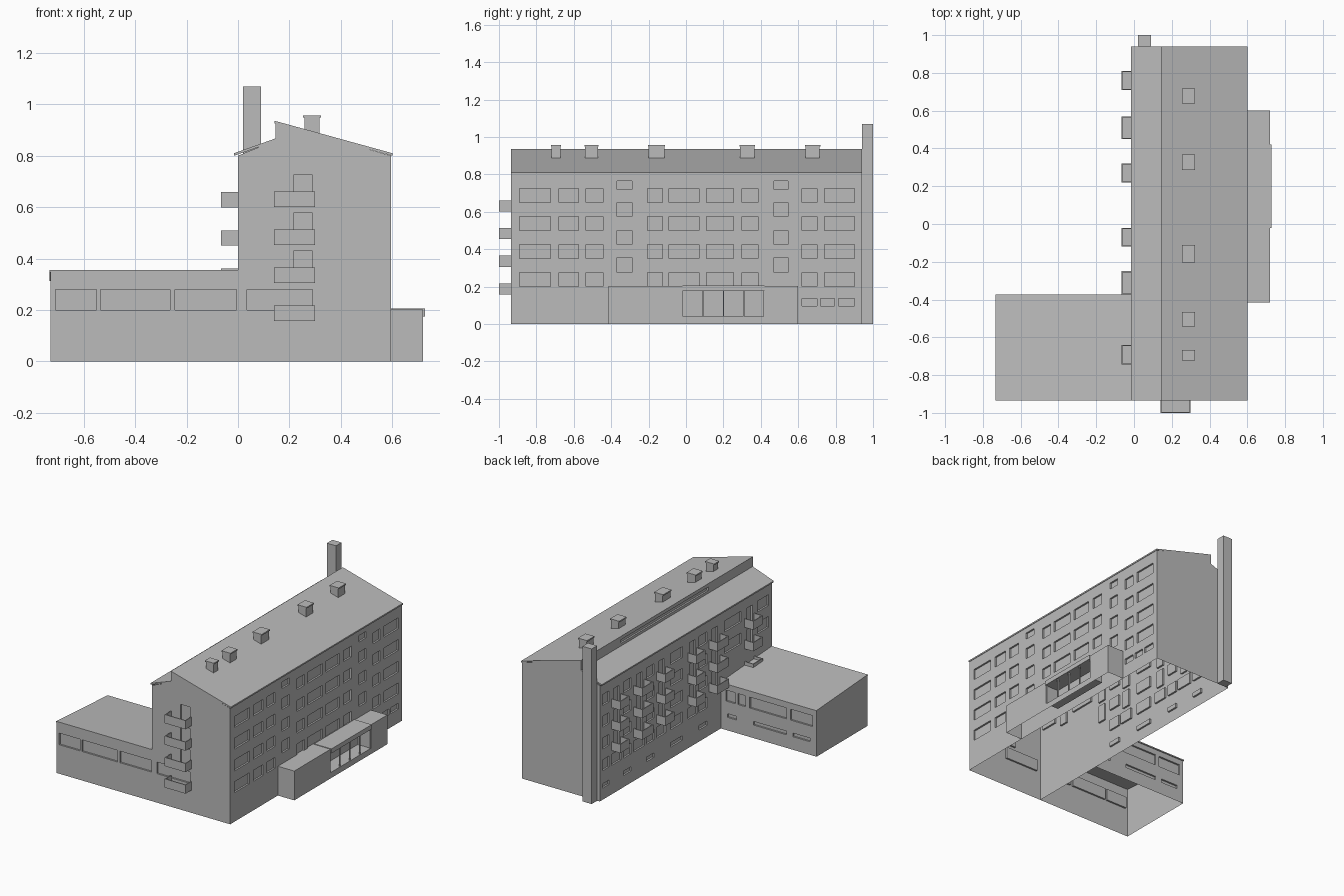
import bpy, bmesh

if "Cube" in bpy.data.objects:
    bpy.data.objects.remove(bpy.data.objects["Cube"], do_unlink=True)

plaster = bpy.data.materials.new("pale_grey_plaster")
plaster.use_nodes = True
GREY = (0.5, 0.5, 0.5, 1)
plaster.diffuse_color = GREY
plaster.node_tree.nodes["Principled BSDF"].inputs["Base Color"].default_value = GREY


def finish(name, bm):
    mesh = bpy.data.meshes.new(name)
    bm.to_mesh(mesh)
    bm.free()
    mesh.materials.append(plaster)
    obj = bpy.data.objects.new(name, mesh)
    bpy.context.collection.objects.link(obj)
    return obj


def poly(bm, pts, flip=False):
    bm.faces.new([bm.verts.new(p) for p in (reversed(pts) if flip else pts)])


def add_box(bm, x0, x1, y0, y1, z0, z1):
    verts = bmesh.ops.create_cube(bm, size=1)["verts"]
    for v in verts:
        v.co = (x1 if v.co.x > 0 else x0, y1 if v.co.y > 0 else y0, z1 if v.co.z > 0 else z0)


def box(name, *size):
    bm = bmesh.new()
    add_box(bm, *size)
    return finish(name, bm)


def wall(name, facing, at, c0, c1, z0, z1, windows=(), depth=0.012, gable=()):
    """Flat wall with recessed openings (c0, c1, z0, z1), and an optional gable outline."""
    side = 1 if facing[0] == "+" else -1
    along_y = facing[1] == "x"
    flip = facing in ("-x", "+y")

    def p(c, z, d=0):
        return (at - side * d, c, z) if along_y else (c, at - side * d, z)

    bm = bmesh.new()
    cs = sorted({c0, c1, *[c for w in windows for c in w[:2]]})
    zs = sorted({z0, z1, *[z for w in windows for z in w[2:]]})
    for a, b in zip(cs, cs[1:]):
        for lo, hi in zip(zs, zs[1:]):
            mc, mz = (a + b) / 2, (lo + hi) / 2
            if not any(w[0] < mc < w[1] and w[2] < mz < w[3] for w in windows):
                poly(bm, [p(a, lo), p(b, lo), p(b, hi), p(a, hi)], flip)
    for a, b, lo, hi in windows:
        ring = [(a, lo), (b, lo), (b, hi), (a, hi)]
        poly(bm, [p(c, z, depth) for c, z in ring], flip)
        for q, r in zip(ring, ring[1:] + ring[:1]):
            poly(bm, [p(*q), p(*r), p(*r, depth), p(*q, depth)], flip)
    if gable:
        poly(bm, [p(c, z) for c, z in gable], flip)
    bmesh.ops.remove_doubles(bm, verts=bm.verts, dist=0.0001)
    return finish(name, bm)


def slab(name, start, end, y0, y1, thick=0.01):
    """Sloped roof slab between two (x, z) points."""
    bm = bmesh.new()
    add_box(bm, 0, 1, y0, y1, -thick, 0)
    for v in bm.verts:
        t = v.co.x
        v.co.x = start[0] + t * (end[0] - start[0])
        v.co.z += start[1] + t * (end[1] - start[1])
    return finish(name, bm)


def grid(spans, levels):
    return [(*s, *l) for s in spans for l in levels]


def balcony(name, x0, x1, y0, y1, z0, z1, open_side):
    """Open-topped tray with its open side against the wall."""
    t = 0.006
    bm = bmesh.new()
    add_box(bm, x0, x1, y0, y1, z0, z0 + t)
    if open_side == "x":
        add_box(bm, x0, x0 + t, y0, y1, z0, z1)
        add_box(bm, x0 + t, x1, y0, y0 + t, z0, z1)
        add_box(bm, x0 + t, x1, y1 - t, y1, z0, z1)
    else:
        add_box(bm, x0, x1, y0, y0 + t, z0, z1)
        add_box(bm, x0, x0 + t, y0 + t, y1, z0, z1)
        add_box(bm, x1 - t, x1, y0 + t, y1, z0, z1)
    finish(name, bm)


# Main block extents and floor levels
S, N, E = -0.935, 0.94, 0.595
FLOORS = [(0.2 + 0.15 * i, 0.275 + 0.15 * i) for i in range(4)]
TRAYS = [0.305 + 0.148 * i for i in range(3)]
GABLE = [(0, 0.8), (E, 0.8), (0.145, 0.93), (0.145, 0.86)]

# East facade: flats, stair windows and cellar windows
flats = [(-0.89, -0.725), (-0.68, -0.575), (-0.535, -0.445), (-0.205, -0.125), (-0.09, 0.07),
         (0.11, 0.255), (0.3, 0.385), (0.62, 0.7), (0.74, 0.9)]
stairs = [(0.275, 0.355), (0.425, 0.5), (0.575, 0.65), (0.72, 0.765)]
cellar = [(0.62, 0.7), (0.72, 0.795), (0.815, 0.9)]
wall("east_facade", "+x", E, S, N, 0, 0.81,
     grid(flats, FLOORS) + grid([(-0.37, -0.29), (0.47, 0.545)], stairs)
     + grid(cellar, [(0.095, 0.135)]))

# West facade: windows between balcony doors
trays_y = [(0.71, 0.81), (0.45, 0.57), (0.22, 0.32), (-0.12, -0.02), (-0.375, -0.25), (-0.745, -0.64)]
west = [(0.84, 0.91), (0.6, 0.68), (0.35, 0.43), (0.04, 0.17), (-0.23, -0.14)]
west_south = [(-0.6, -0.42), (-0.9, -0.78)]
doors = [((a + b) / 2 - 0.03, (a + b) / 2 + 0.03, z, z + 0.12) for a, b in trays_y for z in TRAYS
         if b > -0.5 or z > 0.4]
wall("west_facade", "-x", 0, S, N, 0, 0.81,
     grid(west, FLOORS) + grid(west_south, FLOORS[2:]) + doors
     + grid([(a, b) for a, b in trays_y[:4]], [FLOORS[0]]) + grid(west, [(0.08, 0.11)]))

# Gable ends
front_doors = [(0.215, 0.29, z, z + 0.125) for z in TRAYS]
wall("front_gable", "-y", S, 0, E, 0, 0.8,
     front_doors + [(0.035, 0.29, 0.2, 0.28)], gable=GABLE)
wall("back_gable", "+y", N, 0, E, 0, 0.8, gable=GABLE)

# Roof slopes with clerestory strip between them
slab("west_roof", (-0.015, 0.81), (0.145, 0.867), S, N)
slab("east_roof", (0.142, 0.936), (0.6, 0.81), S, N)
wall("clerestory", "-x", 0.145, S, N, 0.86, 0.93, [(-0.45, 0.5, 0.885, 0.91)])

# Roof vents and chimney
for y0, y1 in [(-0.72, -0.67), (-0.54, -0.47), (-0.2, -0.115), (0.29, 0.365), (0.64, 0.715)]:
    box("roof_vent", 0.258, 0.317, y0, y1, 0.87, 0.948)
    box("vent_cap", 0.253, 0.322, y0 - 0.003, y1 + 0.003, 0.948, 0.957)
box("chimney", 0.02, 0.09, N, 1.0, 0, 1.07)

# Balconies
for y0, y1 in trays_y:
    for z in TRAYS:
        balcony("west_balcony", -0.066, 0, y0, y1, z - 0.003, z + 0.057, "x")
for z in [0.157] + TRAYS:
    balcony("front_balcony", 0.14, 0.3, -1.0, S, z, z + 0.06, "y")

# Low wing with a gently sloping roof
WX, WN, WH, WL = -0.73, -0.38, 0.35, 0.315
wall("wing_front", "-y", S, WX, 0, 0, WH,
     grid([(-0.71, -0.55), (-0.535, -0.265), (-0.245, -0.005)], [(0.2, 0.28)]))
wall("wing_back", "+y", WN, WX, 0, 0, WL,
     grid([(-0.7, -0.53), (-0.5, -0.22), (-0.19, -0.13), (-0.11, -0.04)], [(0.2, 0.275)])
     + grid([(-0.68, -0.55), (-0.5, -0.25), (-0.12, -0.05)], [(0.09, 0.115)]))
wall("wing_end", "-x", WX, S, WN, 0, WL, gable=[(S, WL), (WN, WL), (S, WH)])
bm = bmesh.new()
add_box(bm, WX - 0.003, 0, S, WN + 0.006, -0.008, 0)
for v in bm.verts:
    v.co.z += WH + 0.006 if v.co.y < -0.6 else WL + 0.006
finish("wing_roof", bm)

# Entrance block with a deep glazed porch
PX, P0, P1, PH = 0.72, -0.415, 0.6, 0.2
wall("entrance_front", "+x", PX, P0, P1, 0, PH, [(-0.02, 0.42, 0.04, 0.175)], depth=0.1)
wall("entrance_south", "-y", P0, E, PX, 0, PH)
wall("entrance_north", "+y", P1, E, PX, 0, PH)
box("entrance_roof", E, PX, P0, P1, PH - 0.004, PH + 0.002)
box("entrance_canopy", E, 0.727, -0.02, 0.42, 0.175, 0.206)
for i in range(5):
    y = -0.018 + 0.109 * i
    box("porch_mullion", 0.708, 0.718, y - 0.003, y + 0.003, 0.04, 0.175)
